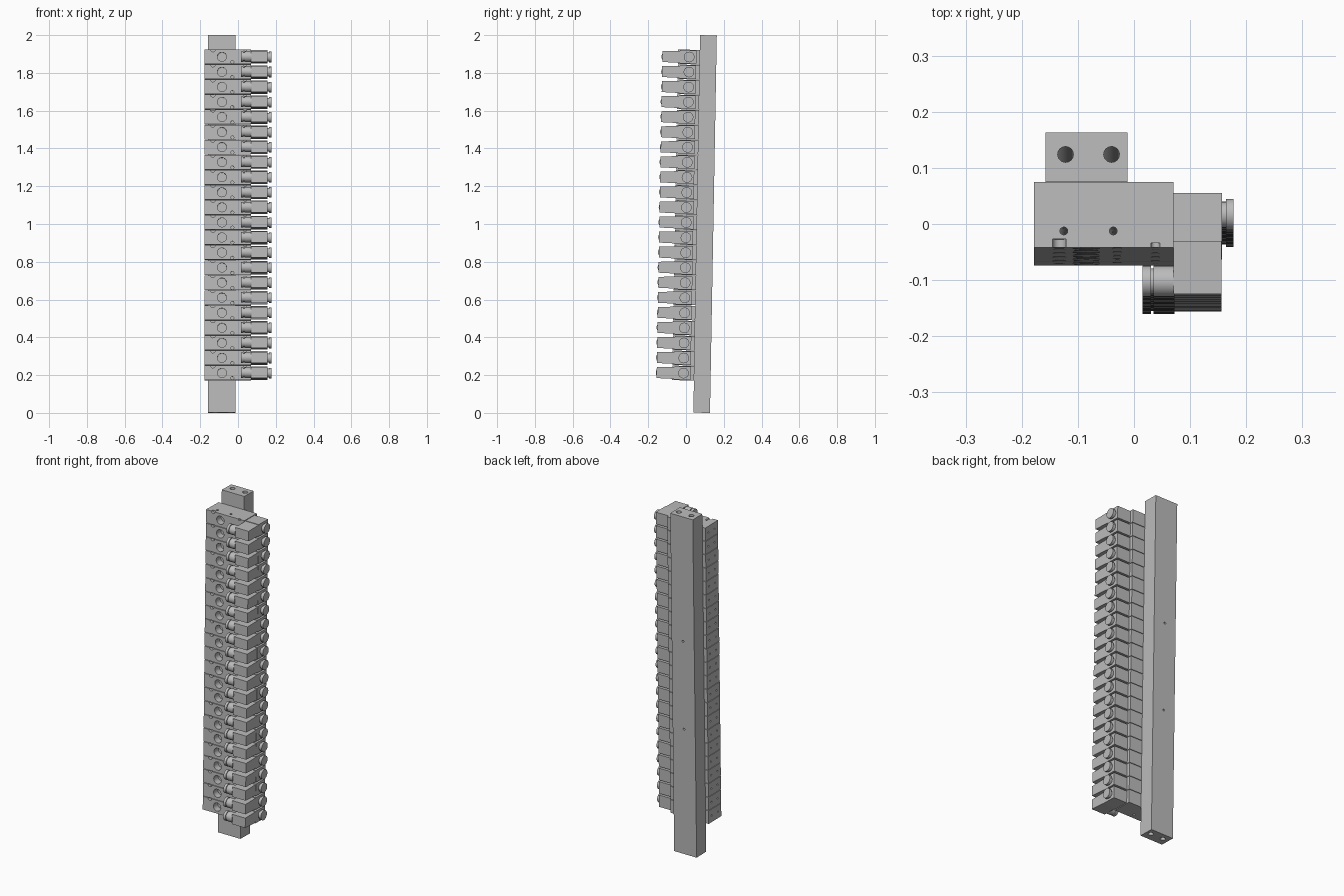
import bpy, bmesh, math
from mathutils import Matrix, Vector

if "Cube" in bpy.data.objects:
    bpy.data.objects.remove(bpy.data.objects["Cube"], do_unlink=True)

COUNT, PITCH, FIRST = 22, 0.0797, 0.2083
LEAN = -0.018          # the whole assembly tips slightly backwards
AXIS = {"X": Matrix.Rotation(math.pi / 2, 4, "Y"),
        "Y": Matrix.Rotation(-math.pi / 2, 4, "X"),
        "Z": Matrix.Identity(4)}

grey = bpy.data.materials.new("machined grey")
grey.use_nodes = True
grey.diffuse_color = (0.5, 0.5, 0.5, 1)
grey.node_tree.nodes["Principled BSDF"].inputs["Base Color"].default_value = (0.5, 0.5, 0.5, 1)


def add_box(bm, lo, hi):
    lo, hi = Vector(lo), Vector(hi)
    m = Matrix.Translation((lo + hi) / 2) @ Matrix.Diagonal((hi - lo).to_4d())
    return bmesh.ops.create_cube(bm, size=1, matrix=m)["verts"]


def add_rod(bm, axis, start, length, radius, sides=24):
    """Cylinder that begins at start and runs along the positive axis."""
    m = Matrix.Translation(start) @ AXIS[axis] @ Matrix.Translation((0, 0, length / 2))
    bmesh.ops.create_cone(bm, cap_ends=True, segments=sides, radius1=radius,
                          radius2=radius, depth=length, matrix=m)


def finish(name, bm):
    mesh = bpy.data.meshes.new(name)
    bm.to_mesh(mesh)
    bm.free()
    mesh.materials.append(grey)
    ob = bpy.data.objects.new(name, mesh)
    bpy.context.collection.objects.link(ob)
    return ob


def drill(ob, rods):
    """Cut each rod out of the part in turn."""
    for rod in rods:
        bm = bmesh.new()
        add_rod(bm, *rod)
        cutter = finish("cutter", bm)
        cutter.hide_render = True
        mod = ob.modifiers.new("hole", "BOOLEAN")
        mod.operation, mod.object, mod.solver = "DIFFERENCE", cutter, "EXACT"
        bpy.context.view_layer.update()
        result = bpy.data.meshes.new_from_object(
            ob.evaluated_get(bpy.context.evaluated_depsgraph_get()))
        ob.modifiers.clear()
        ob.data = result
        bpy.data.objects.remove(cutter, do_unlink=True)


def place(ob, repeat=True):
    """Shade, stack up the rail and tip the part with the assembly."""
    bpy.ops.object.select_all(action="DESELECT")
    ob.select_set(True)
    bpy.context.view_layer.objects.active = ob
    bpy.ops.object.shade_smooth_by_angle(angle=math.radians(30))
    if repeat:
        ob.data.transform(Matrix.Translation((0, 0, FIRST)))
        arr = ob.modifiers.new("stack", "ARRAY")
        arr.count = COUNT
        arr.use_relative_offset = False
        arr.use_constant_offset = True
        arr.constant_offset_displace = (0, 0, PITCH)
    ob.rotation_euler.x = LEAN
    ob.location.z = 0.0022


# Mounting rail with two full-length bores and two small back holes
bm = bmesh.new()
add_box(bm, (-0.158, 0.039, 0), (-0.012, 0.127, 1.9985))
rail = finish("mounting_rail", bm)
drill(rail, [("Z", (x, 0.088, -0.1), 2.2, 0.014) for x in (-0.122, -0.04)]
      + [("Y", (-0.085, 0.115, z), 0.05, 0.006) for z in (0.74, 1.26)])
place(rail, repeat=False)

# Manifold block: front port, screw holes, edge notches, side and through holes
FRONT = -0.0766
half = PITCH / 2 - 0.0015
bm = bmesh.new()
add_box(bm, (-0.178, FRONT, -half), (0.07, 0.04, half))
block = finish("manifold_block", bm)
drill(block, [("Y", (-0.085, FRONT - 0.02, 0), 0.06, 0.024),
              ("Y", (-0.133, FRONT - 0.02, half), 0.035, 0.012),
              ("Y", (0.038, FRONT - 0.02, half), 0.028, 0.008),
              ("Y", (-0.03, FRONT - 0.02, -0.028), 0.035, 0.008)]
      + [("Z", (x, -0.047, -0.1), 0.2, 0.007, 16) for x in (-0.125, -0.037)]
      + [("X", (-0.2, y, 0), 0.032, 0.005, 12) for y in (-0.045, 0.012)])
place(block)

# Side fitting: tall rear body with a slimmer arm tapering to the front
bm = bmesh.new()
add_box(bm, (0.07, -0.066, -0.035), (0.157, 0.021, 0.035))
arm = add_box(bm, (0.07, -0.159, -0.032), (0.156, -0.066, 0.032))
for v in arm:
    if v.co.y < -0.1:
        v.co.z *= 0.9
place(finish("side_fitting", bm))

# Release collar on the outer side of each fitting
bm = bmesh.new()
add_rod(bm, "X", (0.155, -0.017, 0), 0.012, 0.023)
add_rod(bm, "X", (0.164, -0.017, 0), 0.0135, 0.028)
place(finish("outer_collar", bm))

# Inward-facing tube socket: sleeve, groove and end ring
bm = bmesh.new()
add_rod(bm, "X", (0.035, -0.136, 0), 0.037, 0.028)
add_rod(bm, "X", (0.028, -0.136, 0), 0.009, 0.023)
add_rod(bm, "X", (0.015, -0.136, 0), 0.015, 0.028)
place(finish("inner_socket", bm))
